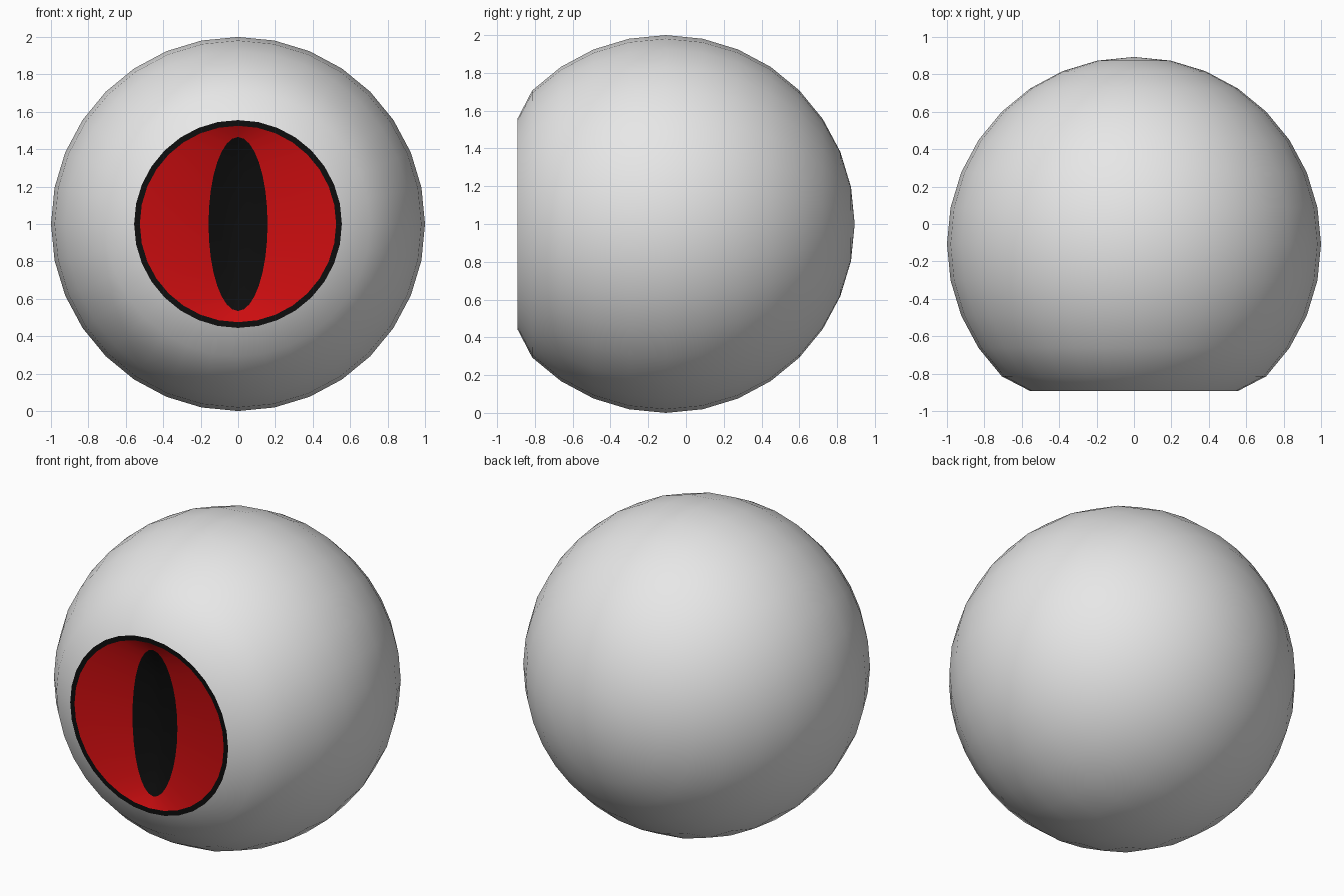
import bpy, bmesh, math
from mathutils import Matrix

if "Cube" in bpy.data.objects:
    bpy.data.objects.remove(bpy.data.objects["Cube"])

CY, SEG = -0.107, 32          # sphere centre in y, sides
RIM_Y = CY - 0.786            # flat front rim
RIM_R = math.sin(math.radians(33.75))


def material(name, rgb):
    m = bpy.data.materials.new(name)
    m.diffuse_color = (*rgb, 1)
    m.use_nodes = True
    m.node_tree.nodes["Principled BSDF"].inputs["Base Color"].default_value = m.diffuse_color
    return m


white = material("eye white", (0.8, 0.8, 0.8))
red = material("iris red", (0.6, 0.004, 0.005))
black = material("pupil black", (0.004, 0.004, 0.004))


def finish(bm, name, mats):
    for f in bm.faces:
        f.smooth = True
    me = bpy.data.meshes.new(name)
    bm.to_mesh(me)
    bm.free()
    for m in mats:
        me.materials.append(m)
    ob = bpy.data.objects.new(name, me)
    bpy.context.collection.objects.link(ob)


def ring(bm, rx, rz, side_drop, tip_drop):
    """Oval loop facing the front; depth varies from its sides to its tips."""
    out = []
    for i in range(SEG):
        t = 2 * math.pi * i / SEG
        drop = side_drop + (tip_drop - side_drop) * math.sin(t) ** 2
        out.append(bm.verts.new((rx * math.cos(t), RIM_Y + drop, 1 + rz * math.sin(t))))
    return out


def bridge(bm, outer, inner, mat=0):
    for i in range(SEG):
        j = (i + 1) % SEG
        bm.faces.new((outer[i], outer[j], inner[j], inner[i])).material_index = mat


# eyeball: sphere with poles on y, front cap removed and its rim pushed in
bm = bmesh.new()
bmesh.ops.create_uvsphere(bm, u_segments=SEG, v_segments=16, radius=1,
                          matrix=Matrix.Translation((0, CY, 1)) @ Matrix.Rotation(math.pi / 2, 4, 'X'))
bmesh.ops.delete(bm, geom=[v for v in bm.verts if v.co.y < CY - 0.87], context='VERTS')
for v in bm.verts:
    if v.co.y < CY - 0.8:
        v.co.y = RIM_Y
finish(bm, "eyeball", [white])

# thin black border round the iris
bm = bmesh.new()
bridge(bm, ring(bm, RIM_R, RIM_R, 0, 0), ring(bm, 0.525, 0.525, 0, 0))
finish(bm, "iris_border", [black])

# iris sloping in to a recessed slit pupil
bm = bmesh.new()
edge = ring(bm, 0.158, 0.465, 0.058, 0.04)
bridge(bm, ring(bm, 0.525, 0.525, 0, 0), edge, 0)
inner = ring(bm, 0.09, 0.30, 0.09, 0.085)
bridge(bm, edge, inner, 1)
centre = bm.verts.new((0, RIM_Y + 0.105, 1))
for i in range(SEG):
    bm.faces.new((inner[i], inner[(i + 1) % SEG], centre)).material_index = 1
finish(bm, "iris_and_pupil", [red, black])
